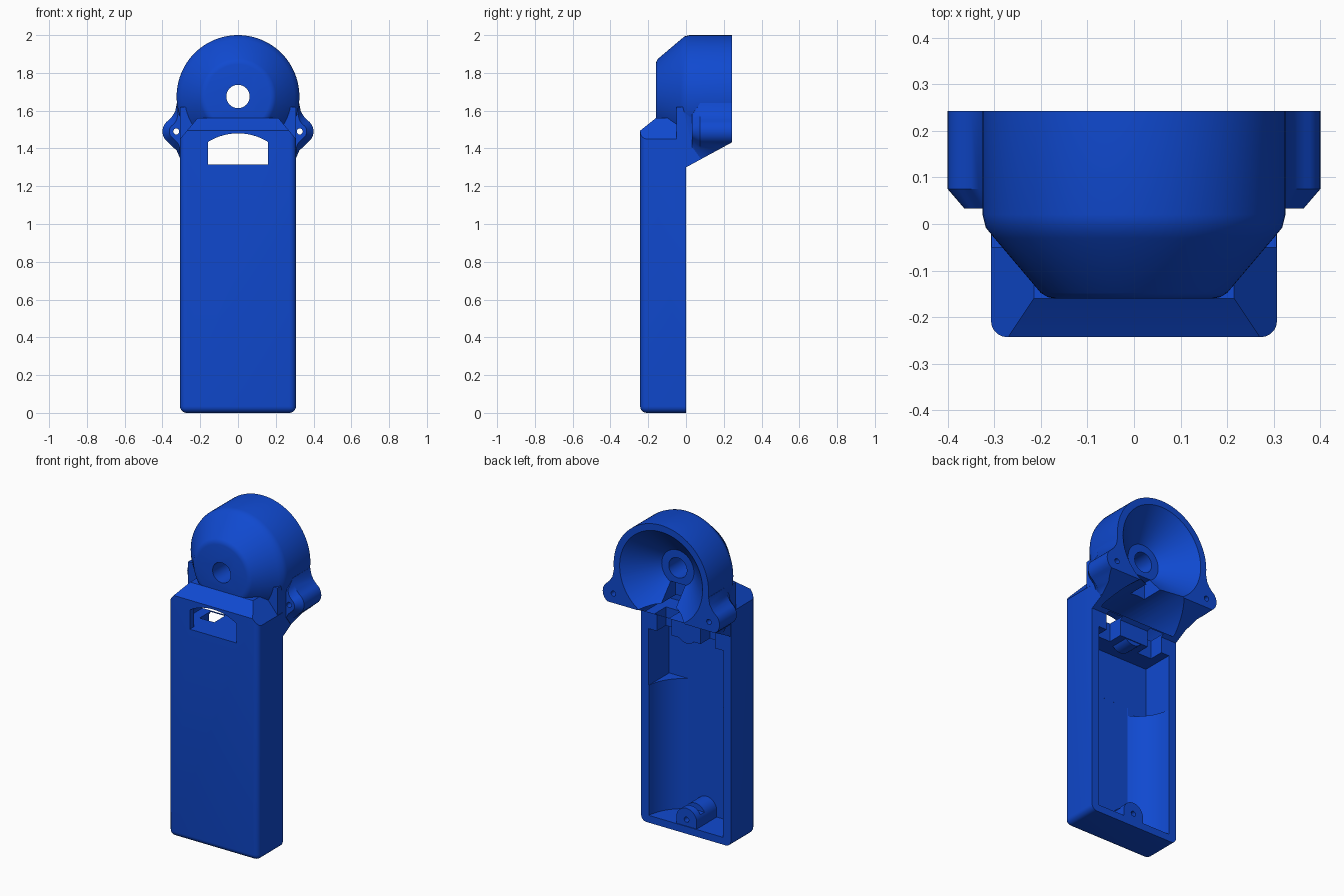
import bpy, bmesh, math
from mathutils import Vector

if "Cube" in bpy.data.objects:
    bpy.data.objects.remove(bpy.data.objects["Cube"])

blue = bpy.data.materials.new("deep blue plastic")
blue.diffuse_color = (0.005, 0.067, 0.63, 1)
blue.use_nodes = True
blue.node_tree.nodes["Principled BSDF"].inputs["Base Color"].default_value = blue.diffuse_color
HEAD_Z = 1.675


def finish(name, bm):
    bmesh.ops.recalc_face_normals(bm, faces=bm.faces)
    me = bpy.data.meshes.new(name)
    bm.to_mesh(me)
    bm.free()
    me.materials.append(blue)
    ob = bpy.data.objects.new(name, me)
    bpy.context.collection.objects.link(ob)
    return ob


def loft(name, rings):
    """Closed solid through rings of matching points."""
    bm = bmesh.new()
    vs = [[bm.verts.new(p) for p in r] for r in rings]
    n = len(vs[0])
    for a, b in zip(vs, vs[1:]):
        for i in range(n):
            j = (i + 1) % n
            bm.faces.new((a[i], a[j], b[j], b[i]))
    bm.faces.new(vs[0])
    bm.faces.new(vs[-1])
    return finish(name, bm)


def prism_y(name, pts, y0, y1):
    return loft(name, [[(x, y, z) for x, z in pts] for y in (y0, y1)])


def prism_z(name, pts, z0, z1):
    return loft(name, [[(x, y, z) for x, y in pts] for z in (z0, z1)])


def prism_x(name, pts, x0, x1):
    return loft(name, [[(x, y, z) for y, z in pts] for x in (x0, x1)])


def box(name, x0, x1, y0, y1, z0, z1):
    return prism_y(name, [(x0, z0), (x1, z0), (x1, z1), (x0, z1)], y0, y1)


def lathe_y(name, profile, cx, cz, n=96):
    """Solid of revolution about a y axis; profile is (radius, y)."""
    return loft(name, [[(cx + r * math.cos(2 * math.pi * i / n), y,
                         cz + r * math.sin(2 * math.pi * i / n)) for i in range(n)]
                       for r, y in profile])


def boolean(ob, tool, op='DIFFERENCE'):
    m = ob.modifiers.new("bool", 'BOOLEAN')
    m.operation, m.solver, m.object = op, 'EXACT', tool
    bpy.context.view_layer.objects.active = ob
    bpy.ops.object.modifier_apply(modifier=m.name)
    bpy.data.objects.remove(tool)


def smooth(ob):
    bpy.ops.object.select_all(action='DESELECT')
    ob.select_set(True)
    bpy.context.view_layer.objects.active = ob
    bpy.ops.object.shade_smooth_by_angle(angle=math.radians(28))


# Handle body with chamfered shoulders and rounded front edges
housing = prism_y("housing", [(-.307, 0), (.307, 0), (.307, 1.45), (.215, 1.56),
                              (-.215, 1.56), (-.307, 1.45)], -.243, 0)
bm = bmesh.new()
bm.from_mesh(housing.data)
edges = [e for e in bm.edges
         if all(v.co.y < -.2 for v in e.verts) and e.verts[0].co.z + e.verts[1].co.z < 2.95
         or all(v.co.z < .01 for v in e.verts) and abs(e.verts[0].co.x - e.verts[1].co.x) < .01]
bmesh.ops.bevel(bm, geom=edges, offset=.035, segments=5, profile=.5, affect='EDGES')
bmesh.ops.recalc_face_normals(bm, faces=bm.faces)
bm.to_mesh(housing.data)
bm.free()
boolean(housing, prism_x("top_slope", [(-.30, 1.455), (-.235, 1.50), (-.16, 1.56),
                                       (-.16, 1.7), (-.30, 1.7)], -.5, .5))

# Lamp head: cylinder with a conical, softly rounded front
boolean(housing, lathe_y("head", [(.17, -.16), (.185, -.157), (.20, -.148), (.30, -.03),
                                  (.318, -.008), (.325, .02), (.325, .243)], 0, HEAD_Z), 'UNION')

# Lower collar joining head and body
boolean(housing, box("collar", -.306, .306, -.05, .243, 1.2, 1.62), 'UNION')

# Screw ears with chamfered fronts
for s in (-1, 1):
    pts = [(.22, 1.66), (.324, 1.64), (.333, 1.595), (.350, 1.568)]
    pts += [(.33 + .07 * math.cos(a), 1.49 + .07 * math.sin(a))
            for a in [math.radians(58 - 116 * i / 12) for i in range(13)]]
    pts += [(.350, 1.412), (.325, 1.39), (.308, 1.35), (.22, 1.34)]
    rings = []
    for y, k in ((.033, .6), (.075, 1), (.243, 1)):
        rings.append([(s * (.31 + (x - .31) * k), y, 1.49 + (z - 1.49) * k) for x, z in pts])
    boolean(housing, loft("ear", rings), 'UNION')

# Sloped underside of the head
boolean(housing, prism_x("under_slope", [(0, 1.3), (.3, 1.463), (.3, .9), (0, .9)], -.6, .6))

# Reflector cone and centre hole
boolean(housing, lathe_y("reflector", [(.11, .08), (.285, .244), (.285, .3)], 0, HEAD_Z))
boolean(housing, lathe_y("lamp_hole", [(.062, -.3), (.062, .3)], 0, HEAD_Z, 48))


# Arched window in front and wider arched passage behind it
def arch(half):
    a = math.acos(half / .30)
    top = [(.30 * math.cos(t), 1.18 + .30 * math.sin(t))
           for t in [a + (math.pi - 2 * a) * i / 24 for i in range(25)]]
    return [(-half, 1.315), (half, 1.315)] + top


boolean(housing, prism_y("window", arch(.16), -.3, -.15))
boolean(housing, prism_y("passage", arch(.262), -.2, .35))
boolean(housing, box("wire_slot", -.05, .05, .03, .2, 1.44, 1.58))

# Battery bay: flat upper part, rounded channel below
boolean(housing, box("bay_top", -.255, .255, -.2, .1, .85, 1.2))
arc = [(.256 * math.cos(t), .025 + .256 * math.sin(t))
       for t in [math.radians(-5.6 - 56 * i / 12) for i in range(13)]]
channel = [(.255, .1)] + arc + [(-x, y) for x, y in reversed(arc)] + [(-.255, .1)]
boolean(housing, prism_z("bay_channel", channel, .045, .9))

# Notches, ear holes
for s in (-1, 1):
    boolean(housing, box("notch", min(s * .1, s * .2), max(s * .1, s * .2),
                         -.09, .02, 1.19, 1.33))
    boolean(housing, lathe_y("ear_hole", [(.016, -.01), (.016, .3)], s * .327, 1.49, 24))
smooth(housing)


# Screw bosses at both ends of the bay
def boss_shape(z_end, z_mid):
    d = 1 if z_mid > z_end else -1
    return [(-.07, z_end), (.07, z_end)] + [
        (.07 * math.cos(t), z_mid + d * .07 * math.sin(t))
        for t in [math.pi * i / 20 for i in range(21)]]


lower_boss = prism_y("lower_boss", boss_shape(.04, .085), -.205, -.005)
boolean(lower_boss, box("clip_slot", -.1, .1, -.09, -.05, .115, .2))
boolean(lower_boss, lathe_y("screw_hole", [(.016, -.15), (.016, .1)], 0, .085, 24))
smooth(lower_boss)
upper_boss = prism_y("upper_boss", boss_shape(1.29, 1.245), -.12, -.005)
smooth(upper_boss)
